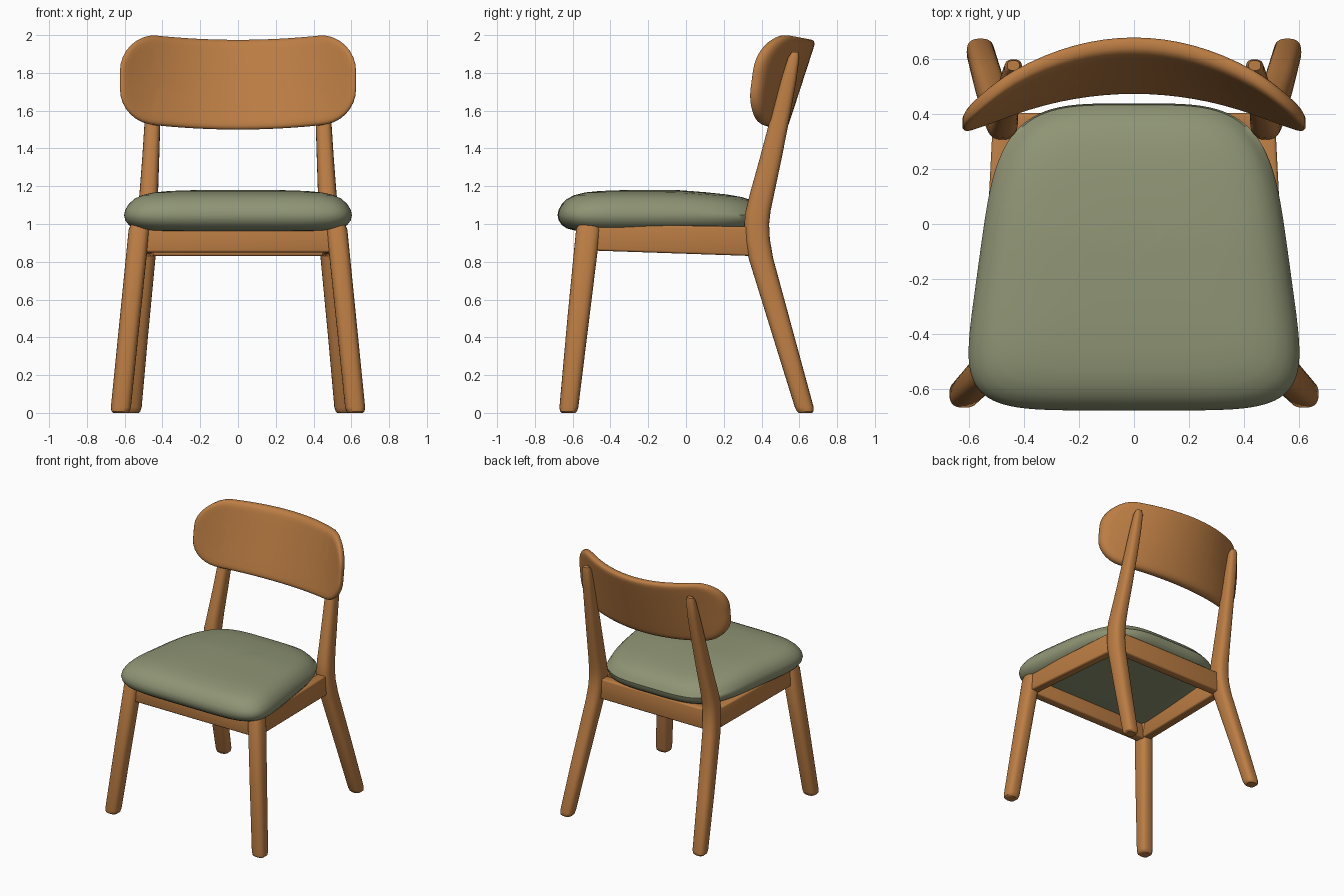
import bpy, bmesh, math

if "Cube" in bpy.data.objects:
    bpy.data.objects.remove(bpy.data.objects["Cube"])


def material(name, rgb):
    m = bpy.data.materials.new(name)
    m.diffuse_color = (*rgb, 1)
    m.use_nodes = True
    m.node_tree.nodes["Principled BSDF"].inputs["Base Color"].default_value = m.diffuse_color
    return m


WOOD = material("warm wood", (0.50, 0.205, 0.057))
FABRIC = material("sage fabric", (0.275, 0.30, 0.178))


def finish(name, bm, mat, angle=40):
    bmesh.ops.remove_doubles(bm, verts=bm.verts, dist=1e-5)
    bmesh.ops.recalc_face_normals(bm, faces=bm.faces)
    me = bpy.data.meshes.new(name)
    bm.to_mesh(me)
    bm.free()
    ob = bpy.data.objects.new(name, me)
    bpy.context.collection.objects.link(ob)
    me.materials.append(mat)
    bpy.ops.object.select_all(action='DESELECT')
    ob.select_set(True)
    bpy.context.view_layer.objects.active = ob
    bpy.ops.object.shade_smooth_by_angle(angle=math.radians(angle))
    return ob


def loft(name, rings, mat, caps=True, angle=40):
    """Skin a list of closed rings that have equal point counts."""
    bm = bmesh.new()
    loops = [[bm.verts.new(p) for p in r] for r in rings]
    n = len(loops[0])
    for a, b in zip(loops, loops[1:]):
        for i in range(n):
            j = (i + 1) % n
            bm.faces.new((a[i], a[j], b[j], b[i]))
    if caps:
        bm.faces.new(loops[0])
        bm.faces.new(loops[-1])
    return finish(name, bm, mat, angle)


def spow(v, p):
    return math.copysign(abs(v) ** p, v)


# Legs: rounded-square sections stacked along z
def leg(name, side, stations):
    rings = []
    for z, x, y, rx, ry in stations:
        ring = []
        for i in range(32):
            a = math.tau * i / 32
            ring.append((side * (x + rx * spow(math.cos(a), 0.75)),
                         y + ry * spow(math.sin(a), 0.75), z))
        rings.append(ring)
    return loft(name, rings, WOOD)


FRONT = [(0, .622, -.622, .038, .036), (.008, .622, -.622, .048, .045),
         (.03, .62, -.62, .053, .05), (.5, .572, -.57, .054, .058),
         (.97, .524, -.518, .055, .064), (1.0, .521, -.515, .045, .054)]
BACK = [(0, .562, .632, .036, .036), (.008, .562, .631, .045, .044),
        (.03, .56, .626, .05, .05), (.4, .53, .518, .053, .057),
        (.82, .492, .396, .055, .065), (.92, .484, .378, .055, .066),
        (1.0, .48, .374, .055, .066), (1.07, .477, .382, .054, .066),
        (1.17, .472, .405, .049, .064), (1.35, .462, .449, .045, .058),
        (1.58, .451, .502, .041, .05), (1.75, .444, .541, .037, .042),
        (1.88, .44, .570, .032, .030), (1.91, .44, .578, .022, .018)]
for side, label in ((-1, "left"), (1, "right")):
    leg(label + "_front_leg", side, FRONT)
    leg(label + "_back_leg", side, BACK)


# Rails: bevelled beams between two points; each end is (x, y, z_low, z_high)
def rail(name, a, b, thick):
    bm = bmesh.new()
    dx, dy = b[0] - a[0], b[1] - a[1]
    d = math.hypot(dx, dy)
    nx, ny = -dy / d * thick / 2, dx / d * thick / 2
    ends = []
    for x, y, lo, hi in (a, b):
        ends.append([bm.verts.new(p) for p in (
            (x + nx, y + ny, lo), (x - nx, y - ny, lo),
            (x - nx, y - ny, hi), (x + nx, y + ny, hi))])
    for i in range(4):
        j = (i + 1) % 4
        bm.faces.new((ends[0][i], ends[0][j], ends[1][j], ends[1][i]))
    bm.faces.new(ends[0])
    bm.faces.new(ends[1])
    bmesh.ops.bevel(bm, geom=list(bm.edges), offset=.012, segments=3,
                    affect='EDGES', profile=.5)
    finish(name, bm, WOOD)


rail("front_rail", (-.52, -.515, .85, .985), (.52, -.515, .85, .985), .07)
rail("back_rail", (-.48, .37, .83, .985), (.48, .37, .83, .985), .07)
for side, label in ((-1, "left"), (1, "right")):
    rail(label + "_side_rail", (side * .525, -.51, .86, 1.0),
         (side * .48, .37, .83, .985), .07)

# Seat cushion: tapered superellipse outline, pillow profile of (scale, z)
PROFILE = [(0, 1.18), (.2, 1.18), (.4, 1.179), (.6, 1.175), (.74, 1.167),
           (.84, 1.153), (.91, 1.133), (.96, 1.105), (.99, 1.075), (1, 1.047),
           (.99, 1.02), (.96, .995), (.91, .976), (.83, .965), (.7, .96),
           (.4, .96), (0, .96)]
rings = []
for s, z in PROFILE:
    ring = []
    for i in range(96):
        a = math.tau * i / 96
        n = 4.0 if math.sin(a) > 0 else 5.5
        u, v = spow(math.cos(a), 2 / n), spow(math.sin(a), 2 / n)
        y = -.12 + .56 * v
        x = (.547 - .138 * y) * u
        yy = -.12 + .56 * v * s
        drop = .07 * max(0, yy + .05) if z > 1.05 else 0
        ring.append((x * s, yy, z - drop))
    rings.append(ring)
loft("seat_cushion", rings, FABRIC, caps=False, angle=60)


# Backrest: rounded rectangle, inset ring by ring, bent and leaned back
def outline(d):
    w, h, r = .625 - d, .2375 - d, max(.19 - d, 0)
    corners = [(w - r, h - r, 0), (r - w, h - r, 1), (r - w, r - h, 2), (w - r, r - h, 3)]
    pts = []
    for k, (cx, cy, q) in enumerate(corners):
        for i in range(9):
            a = math.pi / 2 * (q + i / 8)
            pts.append((cx + r * math.cos(a), cy + r * math.sin(a)))
        nxt = corners[(k + 1) % 4]
        a = math.pi / 2 * (q + 1)
        ex, ey = nxt[0] + r * math.cos(a), nxt[1] + r * math.sin(a)
        px, py = pts[-1]
        for i in range(1, 16):
            pts.append((px + (ex - px) * i / 16, py + (ey - py) * i / 16))
    return pts


def bend(x, h, t):
    z = 1.7375 + h + min(.025, .12 * x * x)
    y = .50 + .325 * (z - 1.5) - (.42 + .52 * (z - 1.5)) * x * x
    return (x, y + t * .035, z)


STEPS = [(.2375, 1), (.18, 1), (.11, 1), (.05, 1), (.03, .98), (.016, .88),
         (.006, .68), (0, .38)]
steps = [(d, -t) for d, t in STEPS] + [(d, t) for d, t in reversed(STEPS)]
loft("backrest", [[bend(x, h, t) for x, h in outline(d)] for d, t in steps],
     WOOD, caps=False, angle=60)
